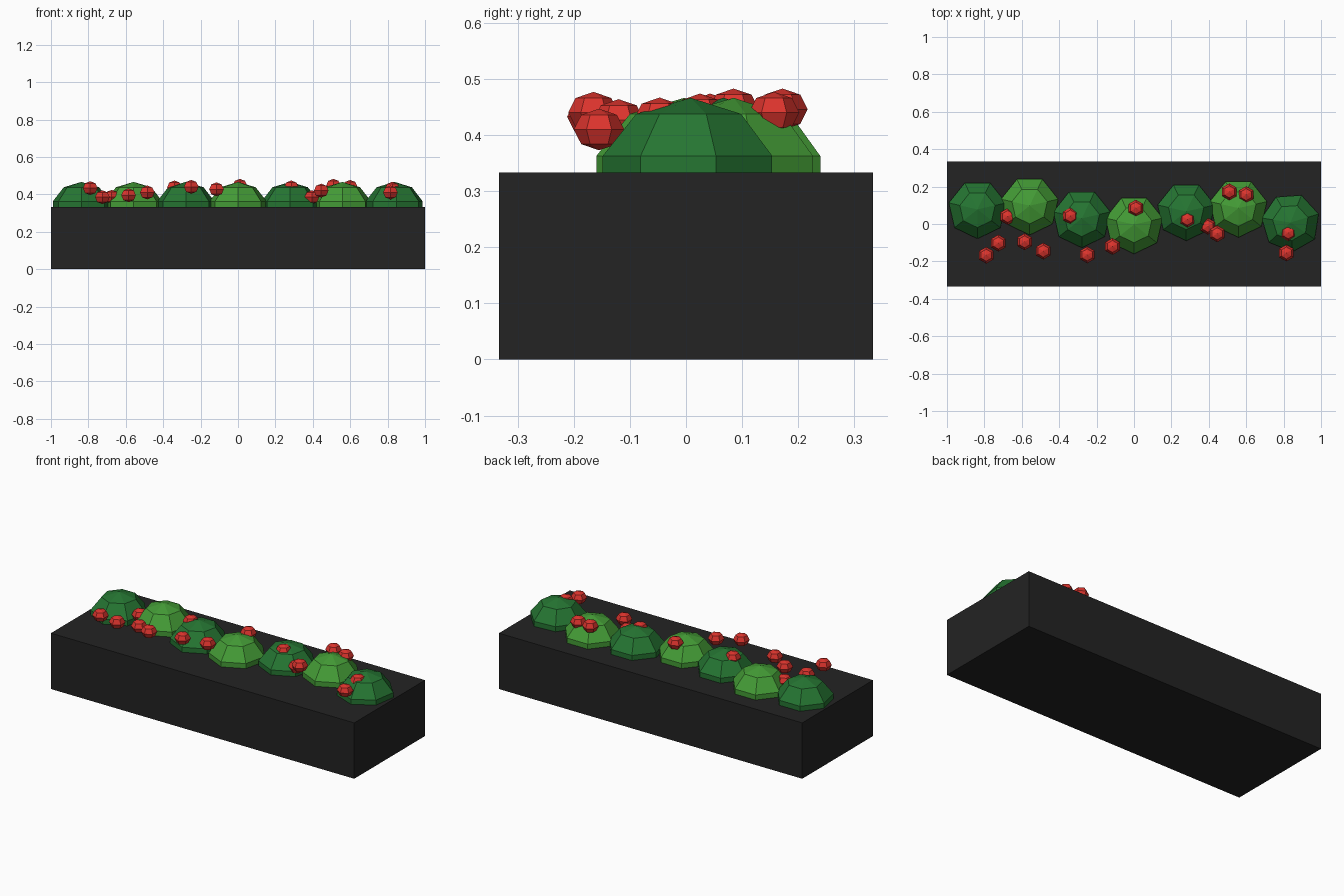
import bpy, bmesh, math

if "Cube" in bpy.data.objects:
    bpy.data.objects.remove(bpy.data.objects["Cube"])


def material(name, srgb):
    lin = [((c / 255 + 0.055) / 1.055) ** 2.4 for c in srgb]
    m = bpy.data.materials.new(name)
    m.diffuse_color = (*lin, 1)
    m.use_nodes = True
    m.node_tree.nodes["Principled BSDF"].inputs["Base Color"].default_value = m.diffuse_color
    return m


charcoal = material("charcoal", (35, 35, 35))
dark_green = material("dark green", (37, 117, 50))
light_green = material("light green", (68, 156, 54))
red = material("red", (220, 52, 45))


def add_object(name, bm, mat, loc):
    mesh = bpy.data.meshes.new(name)
    bm.to_mesh(mesh)
    bm.free()
    mesh.materials.append(mat)
    ob = bpy.data.objects.new(name, mesh)
    ob.location = loc
    bpy.context.collection.objects.link(ob)
    return ob


def faceted_ball(name, mat, loc, radius, height, sides, rings, turn):
    """Flat-shaded low-poly ball, squashed to half-height `height`."""
    bm = bmesh.new()
    bmesh.ops.create_uvsphere(bm, u_segments=sides, v_segments=rings, radius=1)
    # put a vertex exactly at angle 'turn', whatever the start angle is
    v = max(bm.verts, key=lambda p: p.co.x ** 2 + p.co.y ** 2)
    start = math.atan2(v.co.y, v.co.x)
    ob = add_object(name, bm, mat, loc)
    ob.scale = (radius, radius, height)
    ob.rotation_euler.z = math.radians(turn) - start
    return ob


# Planter box
bm = bmesh.new()
bmesh.ops.create_cube(bm, size=1)
bmesh.ops.scale(bm, vec=(2, 0.667, 0.333), verts=bm.verts)
add_object("planter_box", bm, charcoal, (0, 0, 0.1665))

# Row of bushes, half sunk into the box
bush_y = [0.078, 0.098, 0.03, -0.003, 0.067, 0.085, 0.008]
for i, y in enumerate(bush_y):
    mat = light_green if i % 2 else dark_green
    faceted_ball(f"bush_{i + 1}", mat, ((i - 3) * 0.279, y, 0.3165),
                 0.165, 0.15, 7, 5, -86 if i == 6 else -90)

# Scattered berries
berries = [
    (-0.79, -0.167, 0.433), (-0.725, -0.102, 0.385), (-0.675, 0.04, 0.387),
    (-0.585, -0.095, 0.395), (-0.485, -0.145, 0.41), (-0.34, 0.043, 0.437),
    (-0.25, -0.165, 0.44), (-0.115, -0.12, 0.427), (0.01, 0.085, 0.446),
    (0.285, 0.025, 0.437), (0.395, -0.012, 0.385), (0.445, -0.052, 0.42),
    (0.51, 0.172, 0.446), (0.60, 0.157, 0.44), (0.825, -0.047, 0.43),
    (0.815, -0.155, 0.41),
]
for i, loc in enumerate(berries):
    faceted_ball(f"berry_{i + 1}", red, loc, 0.045, 0.037, 6, 4, 90)
